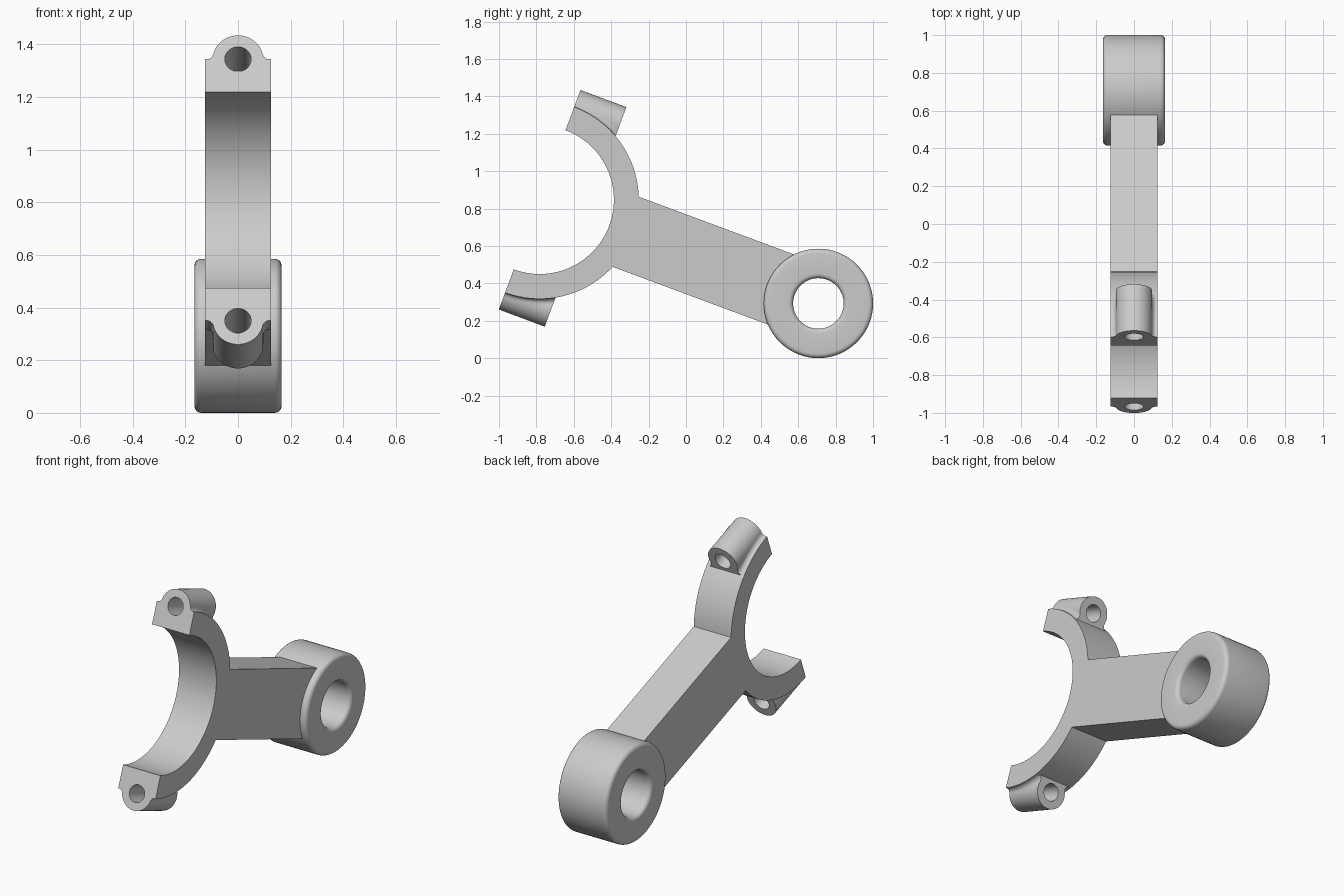
import bpy, bmesh
from math import sin, cos, pi, asin, atan2, sqrt, radians

cube = bpy.data.objects.get("Cube")
if cube:
    bpy.data.objects.remove(cube, do_unlink=True)

# Main dimensions; the rod is built along y and tilted at the end
R_IN, R_OUT = 0.397, 0.53
HALF_W, HALF_H = 0.125, 0.20
EYE_Y = 1.59
LUG_R, LUG_LEN, FILLET = 0.096, 0.262, 0.027
BORE_R = 0.05

steel = bpy.data.materials.new("steel_grey")
steel.use_nodes = True
grey = (0.6, 0.6, 0.6, 1)
steel.diffuse_color = grey
steel.node_tree.nodes["Principled BSDF"].inputs["Base Color"].default_value = grey


def loft(name, rings, closed=False):
    """Skin a list of equal-length point rings; cap the ends unless closed."""
    bm = bmesh.new()
    rows = [[bm.verts.new(p) for p in ring] for ring in rings]
    n = len(rows[0])
    pairs = list(zip(rows, rows[1:]))
    if closed:
        pairs.append((rows[-1], rows[0]))
    else:
        bm.faces.new(rows[0])
        bm.faces.new(rows[-1])
    for a, b in pairs:
        for i in range(n):
            j = (i + 1) % n
            bm.faces.new((a[i], a[j], b[j], b[i]))
    bmesh.ops.recalc_face_normals(bm, faces=bm.faces)
    mesh = bpy.data.meshes.new(name)
    bm.to_mesh(mesh)
    bm.free()
    mesh.materials.append(steel)
    obj = bpy.data.objects.new(name, mesh)
    bpy.context.collection.objects.link(obj)
    return obj


def arc(cx, cy, r, start, end, steps):
    return [(cx + r * cos(start + (end - start) * i / steps),
             cy + r * sin(start + (end - start) * i / steps)) for i in range(steps + 1)]


def combine(target, tool, operation):
    mod = target.modifiers.new(operation.title(), 'BOOLEAN')
    mod.operation, mod.solver, mod.object = operation, 'EXACT', tool
    bpy.context.view_layer.objects.active = target
    bpy.ops.object.modifier_apply(modifier=mod.name)
    bpy.data.objects.remove(tool, do_unlink=True)


# Half-ring fork and straight beam in one profile
join = asin(HALF_H / R_OUT)
beam_end = EYE_Y - 0.17
profile = (arc(0, 0, R_OUT, pi / 2, join, 24)
           + [(beam_end, HALF_H), (beam_end, -HALF_H)]
           + arc(0, 0, R_OUT, -join, -pi / 2, 24)
           + arc(0, 0, R_IN, -pi / 2, pi / 2, 56))
rod = loft("connecting_rod", [[(x, y, z) for y, z in profile] for x in (-HALF_W, HALF_W)])

# Small-end eye: rounded ring turned around the x axis
EYE_W, EYE_R, HOLE_R, EDGE = 0.165, 0.2925, 0.135, 0.025
section = []
for cx, cr, start in ((EYE_W - EDGE, EYE_R - EDGE, 0), (EDGE - EYE_W, EYE_R - EDGE, 1),
                      (EDGE - EYE_W, HOLE_R + EDGE, 2), (EYE_W - EDGE, HOLE_R + EDGE, 3)):
    section += arc(cx, cr, EDGE, start * pi / 2, (start + 1) * pi / 2, 6)
SEG = 72
eye = loft("eye", [[(x, EYE_Y + r * cos(2 * pi * i / SEG), r * sin(2 * pi * i / SEG))
                    for x, r in section] for i in range(SEG)], closed=True)
combine(rod, eye, 'UNION')


# Bolt lugs, with a fillet that follows the curved fork
def lug_ring(y, side):
    base = sqrt(R_OUT ** 2 - y ** 2) - 0.001
    h = base - R_OUT + FILLET
    cx = sqrt((LUG_R + FILLET) ** 2 - h ** 2)
    tangent = atan2(h, cx)
    half = [(cx, h - FILLET - 0.03)]
    half += arc(cx, h, FILLET, -pi / 2, tangent - pi, 6)
    half += arc(0, 0, LUG_R, tangent, pi / 2, 16)[1:]
    half[-1] = (0, LUG_R)
    points = half + [(-x, z) for x, z in reversed(half[:-1])]
    return [(x, y, side * (R_OUT + z)) for x, z in points]


for side in (1, -1):
    lug = loft("lug", [lug_ring(LUG_LEN * i / 12, side) for i in range(13)])
    combine(rod, lug, 'UNION')
for side in (1, -1):
    circle = arc(0, side * R_OUT, BORE_R, 0, 2 * pi, 32)[:-1]
    bore = loft("bore_cutter", [[(x, y, z) for x, z in circle] for y in (-0.1, 0.4)])
    bore.hide_render = True
    combine(rod, bore, 'DIFFERENCE')

# Tilt into place
rod.rotation_euler.x = -radians(20.4)
rod.location = (0, -0.7825, 0.847)
bpy.ops.object.select_all(action='DESELECT')
rod.select_set(True)
bpy.context.view_layer.objects.active = rod
bpy.ops.object.shade_smooth_by_angle(angle=radians(30))
